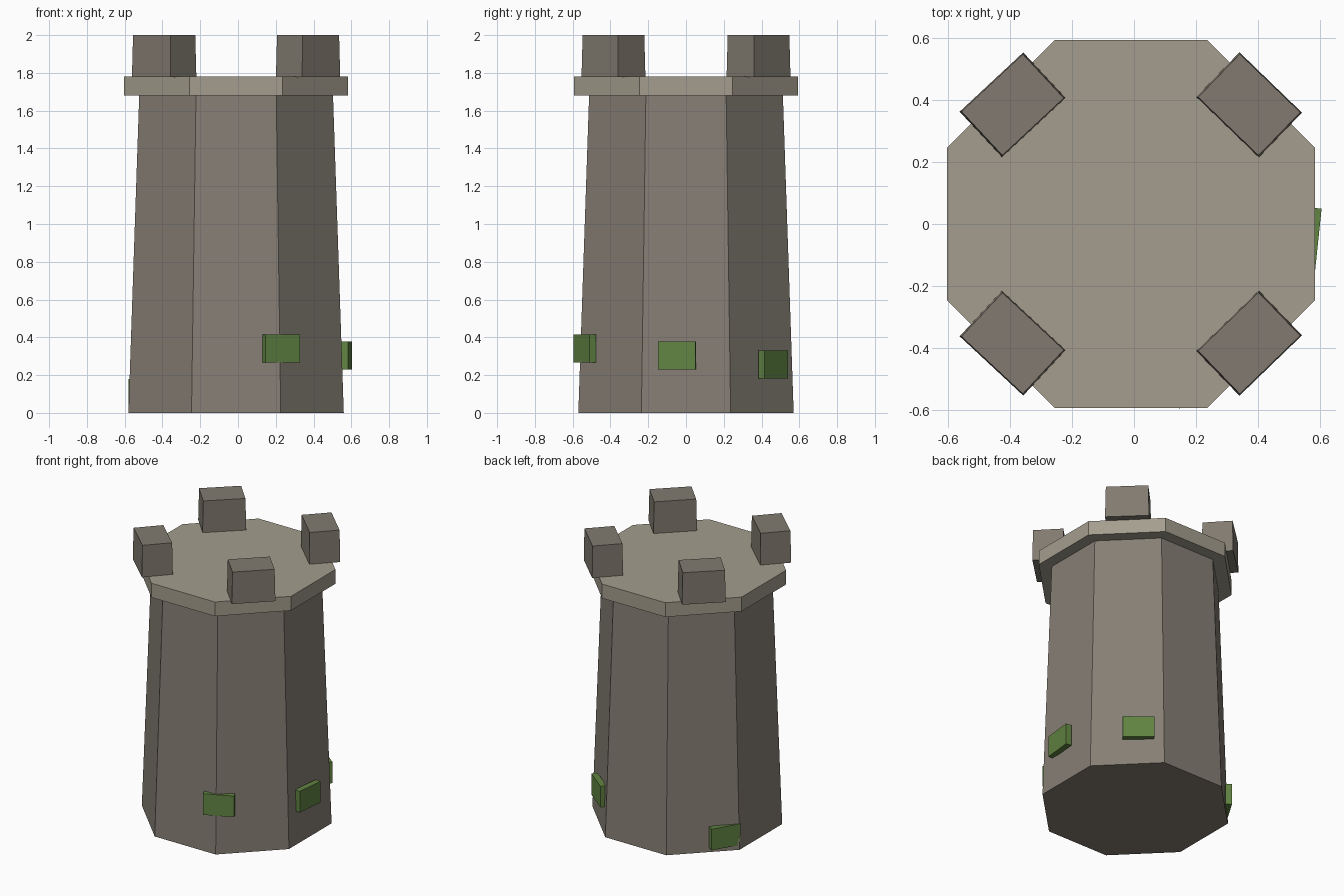
import bpy, math
from mathutils import Matrix

if "Cube" in bpy.data.objects:
    bpy.data.objects.remove(bpy.data.objects["Cube"])

CX = -0.01  # tower axis


def material(name, rgb):
    m = bpy.data.materials.new(name)
    m.diffuse_color = (*rgb, 1)
    m.use_nodes = True
    m.node_tree.nodes["Principled BSDF"].inputs["Base Color"].default_value = m.diffuse_color
    return m


stone = material("stone", (0.24, 0.21, 0.175))
pale_stone = material("pale_stone", (0.37, 0.34, 0.27))
dark_stone = material("dark_stone", (0.22, 0.195, 0.16))
moss = material("moss", (0.12, 0.23, 0.055))


def octagon(name, a1, a2, z1, z2, mat):
    """Tapered octagonal prism; a1/a2 are centre-to-flat distances."""
    k = 1 / math.cos(math.pi / 8)
    bpy.ops.mesh.primitive_cone_add(vertices=8, radius1=a1 * k, radius2=a2 * k,
                                    depth=z2 - z1, location=(0, 0, 0))
    ob = bpy.context.object
    ob.data.transform(Matrix.Translation((CX, 0, (z1 + z2) / 2))
                      @ Matrix.Rotation(math.pi / 8, 4, 'Z'))
    ob.name = name
    ob.data.materials.append(mat)


def block(name, size, loc, angle, mat, taper=1.0):
    """Box with local x pointing outward at the given angle (degrees)."""
    bpy.ops.mesh.primitive_cube_add(size=1, location=loc,
                                    rotation=(0, 0, math.radians(angle)))
    ob = bpy.context.object
    ob.name = name
    for v in ob.data.vertices:
        t = taper if v.co.z > 0 else 1
        v.co = (v.co.x * size[0] * t, v.co.y * size[1] * t, v.co.z * size[2])
    ob.data.materials.append(mat)


# Tower body and overhanging platform
octagon("tower_body", 0.57, 0.513, 0, 1.68, stone)
octagon("platform", 0.593, 0.593, 1.68, 1.78, pale_stone)

# Four corner battlements
for i, (sx, sy, ang) in enumerate([(1, 1, 46), (-1, 1, 133),
                                   (-1, -1, 227), (1, -1, -46)]):
    block(f"battlement_{i + 1}", (0.2, 0.28, 0.222),
          (CX + sx * 0.381, sy * 0.384, 1.889), ang, dark_stone, 0.965)

# Moss patches: position angle, facing angle, height
for i, (pos, face, z) in enumerate([(-66, -65.5, 0.34), (-4.7, -6, 0.303),
                                    (52, 51.5, 0.255), (149, 149, 0.105)]):
    a = math.radians(pos)
    block(f"moss_patch_{i + 1}", (0.04, 0.2, 0.148),
          (CX + 0.586 * math.cos(a), 0.586 * math.sin(a), z), face, moss)
